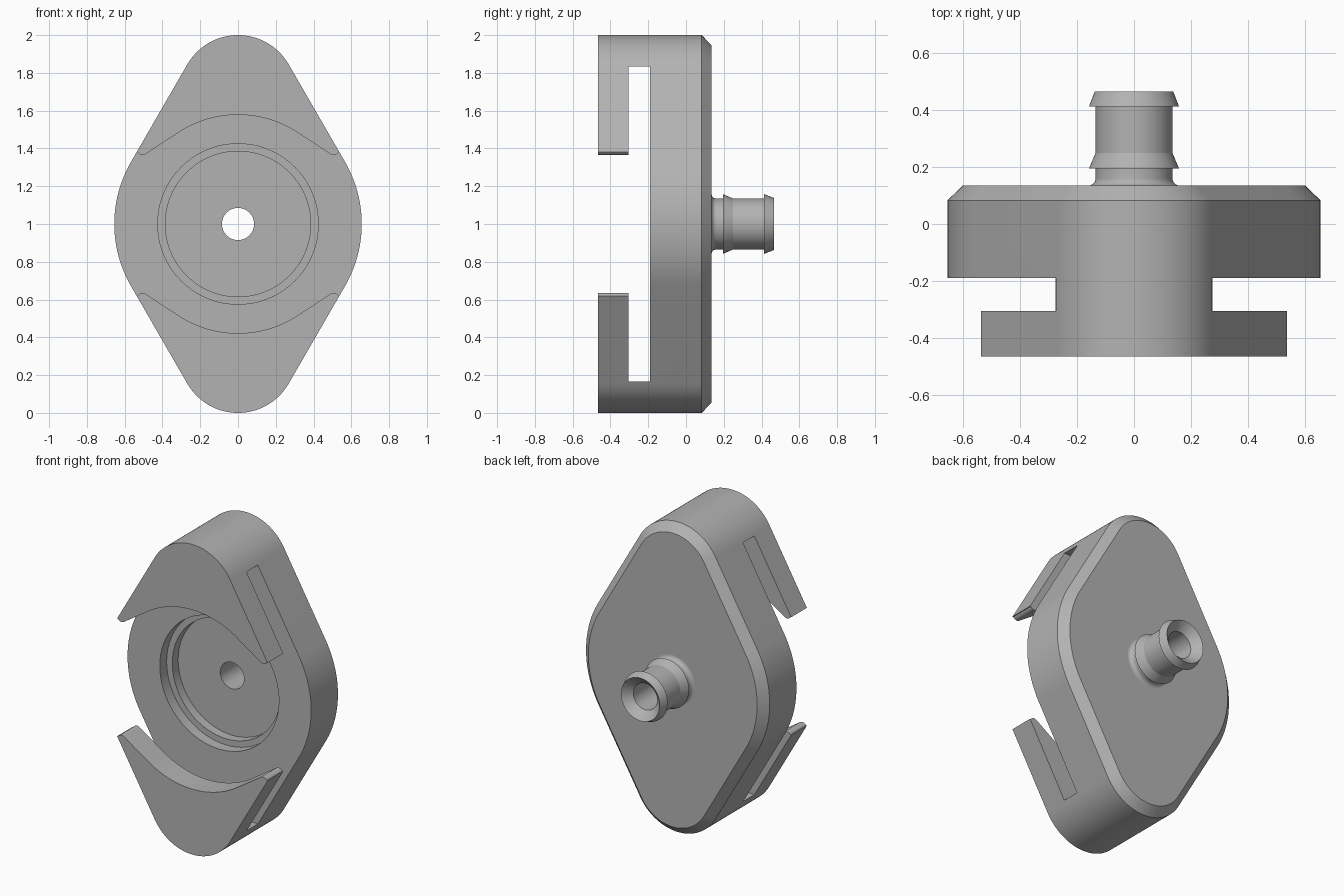
import bpy, bmesh
from math import sin, cos, radians, pi, tau

if "Cube" in bpy.data.objects:
    bpy.data.objects.remove(bpy.data.objects["Cube"])

grey = bpy.data.materials.new("plain grey")
grey.use_nodes = True
COLOUR = (0.45, 0.45, 0.45, 1)
grey.diffuse_color = COLOUR
grey.node_tree.nodes["Principled BSDF"].inputs["Base Color"].default_value = COLOUR

MID = 1.0              # height of the centre
BIG, SMALL = 0.655, 0.31  # radii of the side and end curves


def arc(cx, cz, r, start, end, n):
    return [(cx + r * cos(radians(start + (end - start) * i / n)),
             cz + r * sin(radians(start + (end - start) * i / n))) for i in range(n + 1)]


def outline(inset):
    """Rounded diamond of four tangent arcs, moved inward by inset."""
    up = 1 - SMALL
    b, s = BIG - inset, SMALL - inset
    return (arc(0, MID, b, -30, 30, 24) + arc(0, MID + up, s, 30, 150, 40)
            + arc(0, MID, b, 150, 210, 24) + arc(0, MID - up, s, 210, 330, 40))


def add_object(name, bm):
    bmesh.ops.recalc_face_normals(bm, faces=bm.faces)
    mesh = bpy.data.meshes.new(name)
    bm.to_mesh(mesh)
    bm.free()
    mesh.materials.append(grey)
    ob = bpy.data.objects.new(name, mesh)
    bpy.context.collection.objects.link(ob)
    return ob


def loft(name, layers):
    """Solid through (y, outline points) layers with capped ends."""
    bm = bmesh.new()
    rings = [[bm.verts.new((x, y, z)) for x, z in pts] for y, pts in layers]
    for a, b in zip(rings, rings[1:]):
        for i in range(len(a)):
            j = (i + 1) % len(a)
            bm.faces.new((a[i], a[j], b[j], b[i]))
    bm.faces.new(rings[0])
    bm.faces.new(rings[-1])
    return add_object(name, bm)


def lathe(name, profile, closed, n=72):
    """Turn (radius, y) points around the y axis through the centre."""
    bm = bmesh.new()
    rings = [[bm.verts.new((r * cos(tau * k / n), y, MID + r * sin(tau * k / n)))
              for k in range(n)] for r, y in profile]
    pairs = list(zip(rings, rings[1:]))
    if closed:
        pairs.append((rings[-1], rings[0]))
    else:
        bm.faces.new(rings[0])
        bm.faces.new(rings[-1])
    for a, b in pairs:
        for i in range(n):
            j = (i + 1) % n
            bm.faces.new((a[i], a[j], b[j], b[i]))
    return add_object(name, bm)


def activate(ob):
    bpy.ops.object.select_all(action='DESELECT')
    ob.select_set(True)
    bpy.context.view_layer.objects.active = ob


def cut(ob, cutter):
    mod = ob.modifiers.new("cut", 'BOOLEAN')
    mod.operation = 'DIFFERENCE'
    mod.solver = 'EXACT'
    mod.object = cutter
    activate(ob)
    bpy.ops.object.modifier_apply(modifier=mod.name)
    bpy.data.objects.remove(cutter)


# Body with chamfered back edge
FRONT, LIP, FACE, BACK = -0.465, -0.305, -0.19, 0.135
body = loft("clip_body", [(FRONT, outline(0)), (0.083, outline(0)), (BACK, outline(0.053))])

# Slot behind the front lips, open to both sides
slot = loft("slot_cutter", [(y, [(-1, 0.167), (1, 0.167), (1, 1.835), (-1, 1.835)])
                            for y in (LIP, FACE)])
cut(body, slot)

# Curved opening between the lips, with rounded lip tips
quarter = ([(0.8, 0.38)] + arc(0.505, 0.395, 0.03, 330, 237, 10)
           + arc(0, 0, 0.578, 57, 90, 16))
half = quarter + [(-x, z) for x, z in quarter[-2::-1]]
ring = half + [(-x, -z) for x, z in half]
opening = loft("opening_cutter", [(y, [(x, z + MID) for x, z in ring]) for y in (-0.6, -0.25)])
cut(body, opening)

# Stepped round recess and through hole
BORE = 0.085
recess = lathe("recess_cutter", [(0.425, -0.25), (0.425, -0.12), (0.385, -0.12),
                                 (0.385, -0.06), (BORE, -0.06), (BORE, 0.3)], False)
cut(body, recess)

# Barbed hose nozzle with flared mouth
NECK, BARB, END = 0.135, 0.158, 0.465
fillet = [(NECK + 0.025 * (1 - sin(a)), BACK + 0.025 * (1 - cos(a)))
          for a in (pi / 2 * i / 6 for i in range(7))]
nozzle = lathe("hose_nozzle", [(BORE, BACK)] + fillet
               + [(NECK, 0.195), (BARB, 0.195), (NECK, 0.25), (NECK, 0.413),
                  (BARB, 0.413), (NECK + 0.003, END), (BORE, END - 0.05)], True)

for ob in (body, nozzle):
    activate(ob)
    bpy.ops.object.shade_smooth_by_angle(angle=radians(20))
